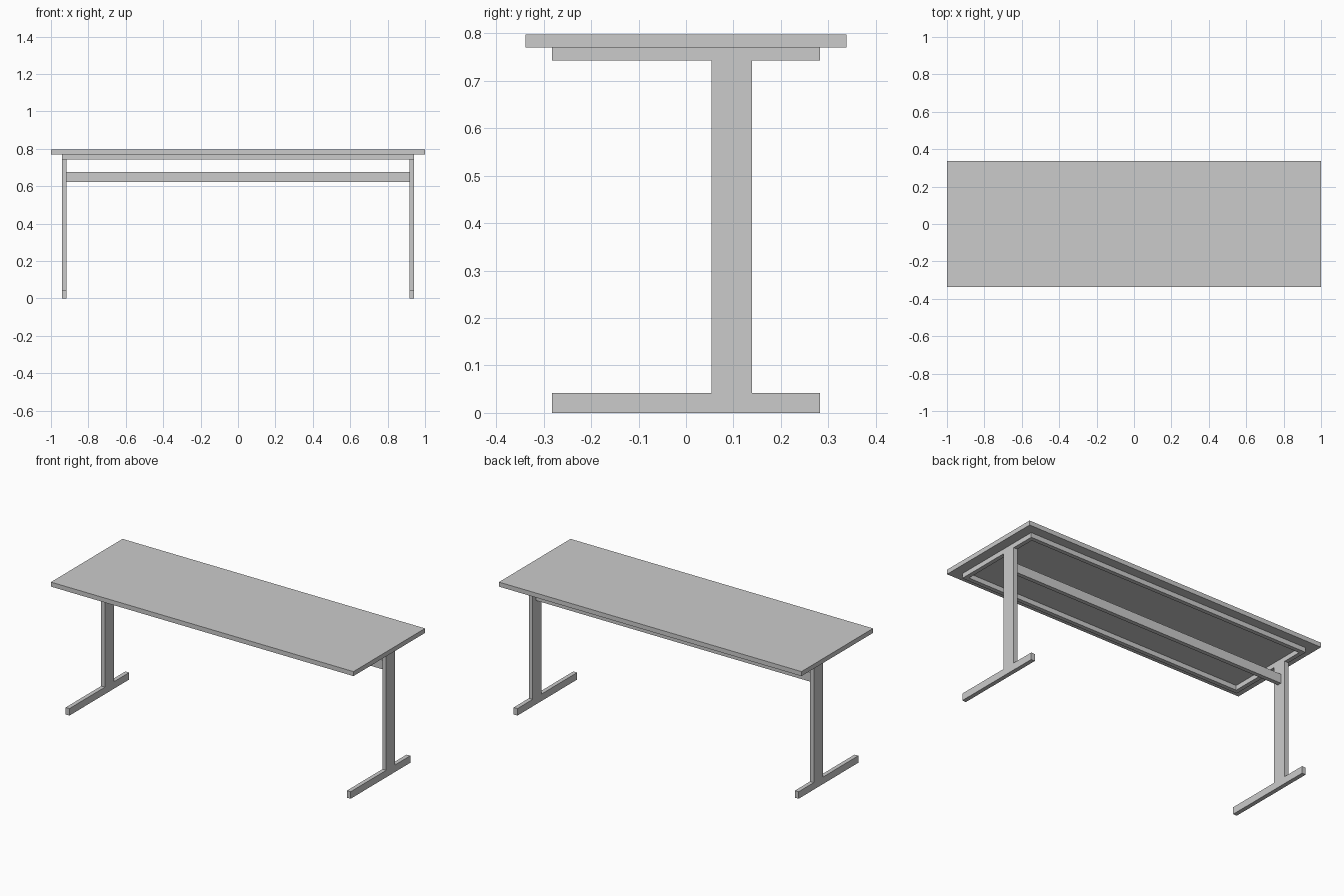
import bpy
import bmesh
from mathutils import Vector

if "Cube" in bpy.data.objects:
    bpy.data.objects.remove(bpy.data.objects["Cube"])

Z_TOP, Z_FRAME, Z_RAIL = 0.797, 0.770, 0.742
X_IN, X_OUT = 0.917, 0.942
Y_FRAME, BAR = 0.282, 0.025


def add_object(name, bm):
    bmesh.ops.recalc_face_normals(bm, faces=bm.faces)
    mesh = bpy.data.meshes.new(name)
    bm.to_mesh(mesh)
    bm.free()
    obj = bpy.data.objects.new(name, mesh)
    bpy.context.collection.objects.link(obj)
    return obj


def box(name, lo, hi):
    lo, hi = Vector(lo), Vector(hi)
    bm = bmesh.new()
    bmesh.ops.create_cube(bm, size=1)
    bmesh.ops.scale(bm, vec=hi - lo, verts=bm.verts)
    bmesh.ops.translate(bm, vec=(lo + hi) / 2, verts=bm.verts)
    return add_object(name, bm)


def extrude_x(name, profile, x0, x1):
    """Extrude a (y, z) outline from x0 to x1."""
    bm = bmesh.new()
    face = bm.faces.new([bm.verts.new((x0, y, z)) for y, z in profile])
    new = bmesh.ops.extrude_face_region(bm, geom=[face])["geom"]
    verts = [g for g in new if isinstance(g, bmesh.types.BMVert)]
    bmesh.ops.translate(bm, vec=(x1 - x0, 0, 0), verts=verts)
    # keep the near cap, which the extrusion may have consumed
    if not face.is_valid:
        bmesh.ops.holes_fill(bm, edges=bm.edges)
    return add_object(name, bm)


# Table top
box("table_top", (-1, -0.338, Z_FRAME), (1, 0.338, Z_TOP))

# End frames: foot, off-centre post and top bar as one I-shaped outline
Y0, Y1, FOOT = 0.054, 0.139, 0.042
outline = [(-Y_FRAME, 0), (Y_FRAME, 0), (Y_FRAME, FOOT), (Y1, FOOT),
           (Y1, Z_RAIL), (Y_FRAME, Z_RAIL), (Y_FRAME, Z_FRAME),
           (-Y_FRAME, Z_FRAME), (-Y_FRAME, Z_RAIL), (Y0, Z_RAIL),
           (Y0, FOOT), (-Y_FRAME, FOOT)]
for side, s in (("left", -1), ("right", 1)):
    extrude_x(f"{side}_leg_frame", outline, s * X_IN, s * X_OUT)

# Long rails under the top, closing the rectangle between the end frames
box("front_rail", (-X_IN, -Y_FRAME, Z_RAIL), (X_IN, -Y_FRAME + BAR, Z_FRAME))
box("back_rail", (-X_IN, Y_FRAME - BAR, Z_RAIL), (X_IN, Y_FRAME, Z_FRAME))

# Stretcher beam joining the posts
box("stretcher_beam", (-X_IN, 0.084, 0.622), (X_IN, 0.109, 0.677))
